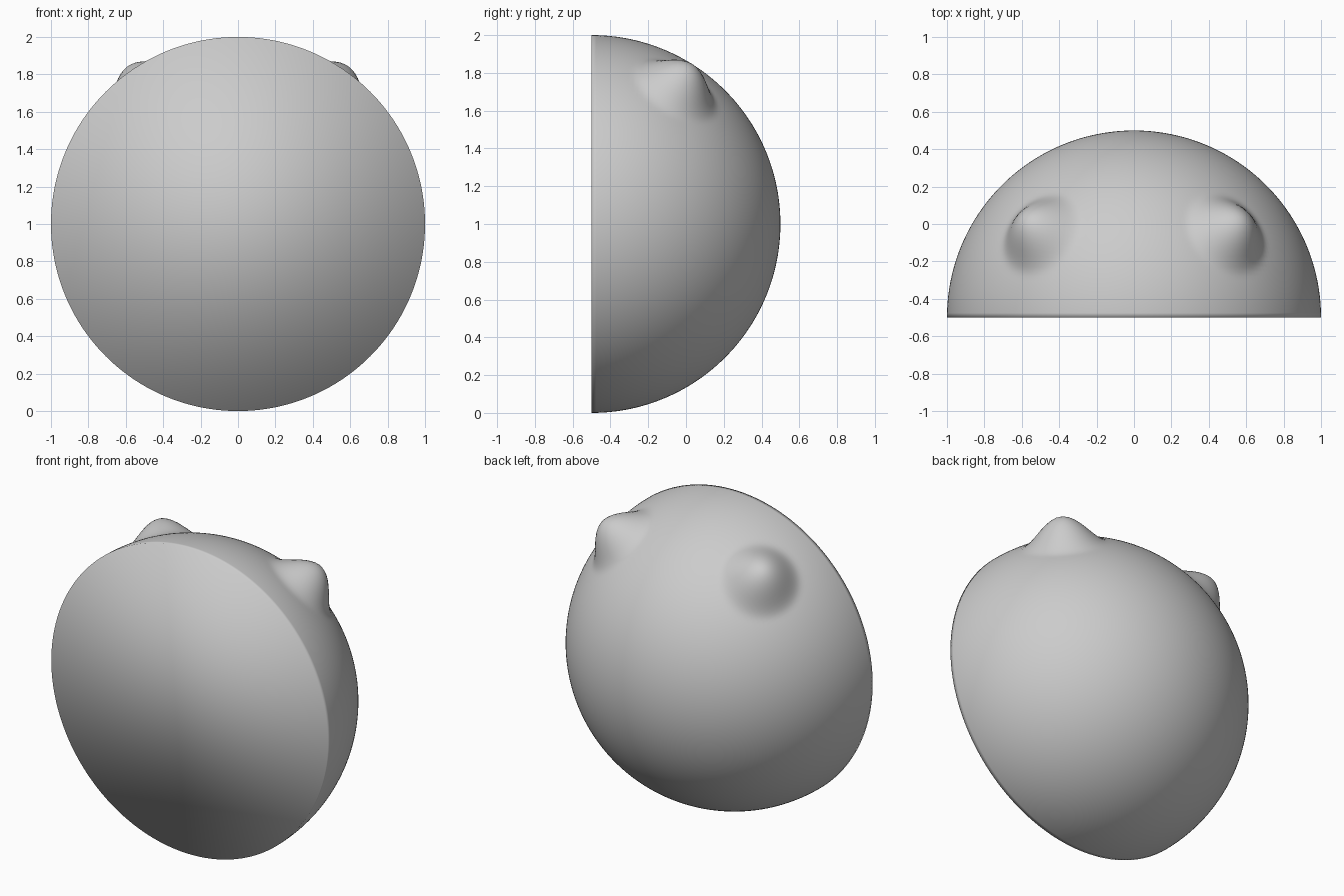
import bpy
import bmesh
import math
from mathutils import Matrix, Vector

# Remove the default cube
cube = bpy.data.objects.get("Cube")
if cube:
    bpy.data.objects.remove(cube, do_unlink=True)

GREY = (0.6, 0.6, 0.6, 1.0)
EAR_DIRECTION = Vector((0.51, 0.46, 0.73)).normalized()
EAR_HEIGHT = 0.145
EAR_RADIUS = 0.26

grey = bpy.data.materials.new("plain grey")
grey.use_nodes = True
grey.diffuse_color = GREY
grey.node_tree.nodes["Principled BSDF"].inputs["Base Color"].default_value = GREY

# Unit ball with its poles along the depth axis
bm = bmesh.new()
bmesh.ops.create_uvsphere(bm, u_segments=256, v_segments=128, radius=1,
                          matrix=Matrix.Rotation(math.pi / 2, 4, 'X'))

# Cut away the front half and close it with a flat disc
bmesh.ops.bisect_plane(bm, geom=bm.verts[:] + bm.edges[:] + bm.faces[:], dist=1e-4,
                       plane_co=(0, 0, 0), plane_no=(0, -1, 0), clear_outer=True)
rim = [e for e in bm.edges if e.is_boundary]
bmesh.ops.contextual_create(bm, geom=rim)

# Pull out two soft pointed bumps, mirrored left and right
for v in bm.verts:
    mirrored = Vector((abs(v.co.x), v.co.y, v.co.z))
    t = max(0.0, 1 - (mirrored - EAR_DIRECTION).length / EAR_RADIUS)
    bump = EAR_HEIGHT * t * t * (3 - 2 * t)
    if bump > 0:
        v.co *= 1 + bump

# Centre the half ball and stand it on the ground
bmesh.ops.translate(bm, verts=bm.verts[:], vec=(0, -0.5, 1))
bmesh.ops.recalc_face_normals(bm, faces=bm.faces[:])
for f in bm.faces:
    f.smooth = True

mesh = bpy.data.meshes.new("half_ball_with_ears")
bm.to_mesh(mesh)
bm.free()
mesh.materials.append(grey)
body = bpy.data.objects.new("half_ball_with_ears", mesh)
bpy.context.collection.objects.link(body)
